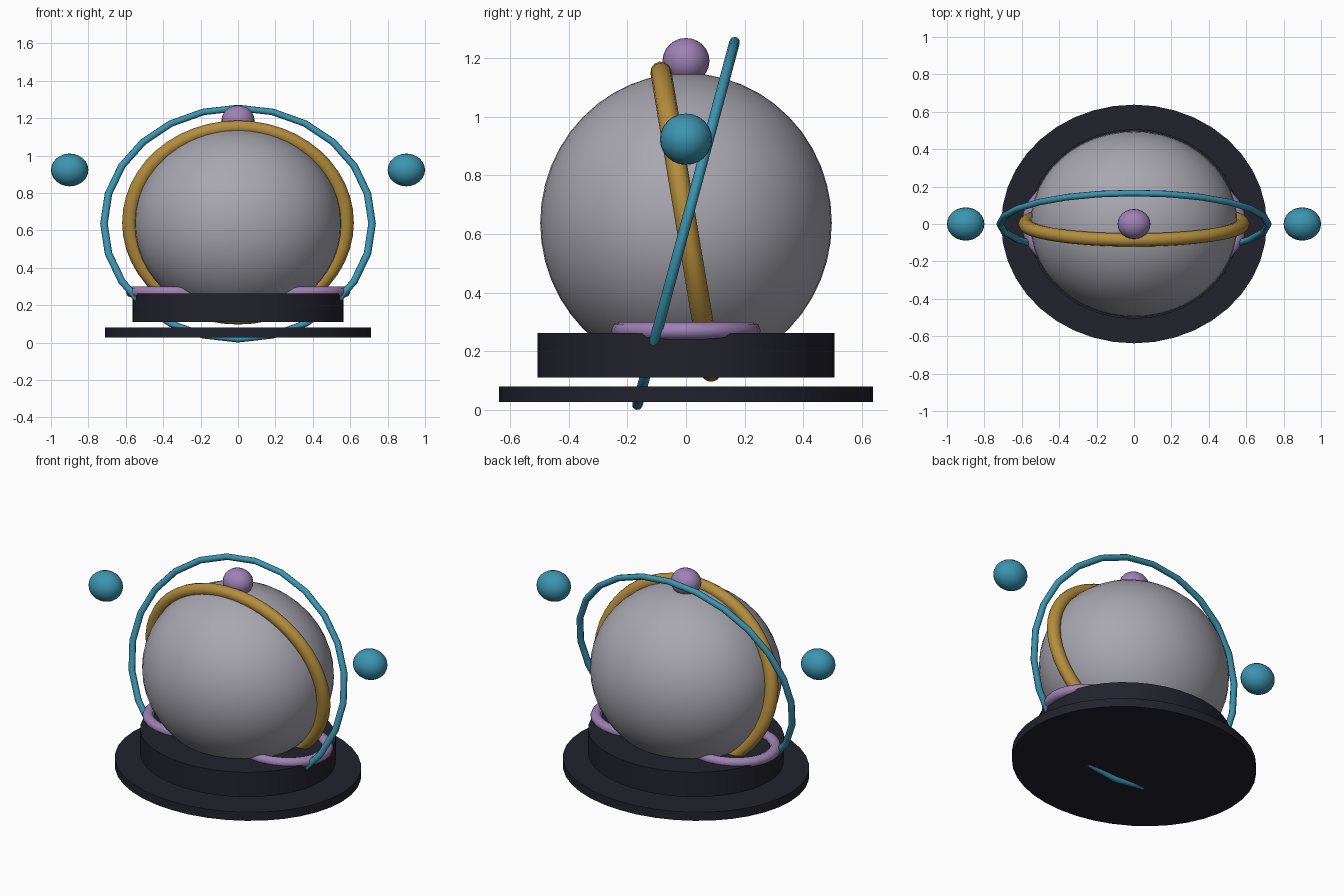
import bpy, math

if "Cube" in bpy.data.objects:
    bpy.data.objects.remove(bpy.data.objects["Cube"])

SX = 1.12   # every part is a little wider in x
MID = 0.636  # height of the globe centre


def material(name, rgb):
    m = bpy.data.materials.new(name)
    m.diffuse_color = (*rgb, 1)
    m.use_nodes = True
    m.node_tree.nodes["Principled BSDF"].inputs["Base Color"].default_value = m.diffuse_color
    return m


GREY = material("soft grey", (0.39, 0.38, 0.43))
DARK = material("dark navy", (0.016, 0.016, 0.026))
GOLD = material("gold", (0.46, 0.27, 0.045))
TEAL = material("teal", (0.045, 0.30, 0.44))
LILAC = material("lilac", (0.34, 0.22, 0.46))


def finish(name, mat, scale, angle):
    ob = bpy.context.object
    ob.name = name
    ob.scale = scale
    ob.data.materials.append(mat)
    bpy.ops.object.transform_apply(location=False, rotation=True, scale=True)
    bpy.ops.object.shade_smooth_by_angle(angle=math.radians(angle))
    return ob


def ball(name, mat, loc, radii, seg=32):
    bpy.ops.mesh.primitive_uv_sphere_add(segments=seg, ring_count=seg // 2, radius=1, location=loc)
    return finish(name, mat, radii, 60)


def ring(name, mat, loc, major, minor, seg, sides, tilt=0.0):
    # tilt is the lean from vertical about x; None leaves the ring lying flat
    bpy.ops.mesh.primitive_torus_add(major_radius=major, minor_radius=minor,
                                     major_segments=seg, minor_segments=sides, location=loc)
    ob = bpy.context.object
    if tilt is not None:
        ob.rotation_euler = (math.radians(90 + tilt), 0, 0)
    return finish(name, mat, (SX, 1, 1), 80)


def disc(name, z0, z1, rx, ry, seg):
    bpy.ops.mesh.primitive_cylinder_add(vertices=seg, radius=1, depth=1, location=(0, 0, (z0 + z1) / 2))
    return finish(name, DARK, (rx, ry, z1 - z0), 20)


# Stand: wide plate and a thicker drum floating just above it
disc("base_plate", 0.027, 0.08, 0.71, 0.638, 40)
disc("base_drum", 0.11, 0.262, 0.565, 0.507, 40)

# Globe with its top knob
ball("globe", GREY, (0, 0, MID + 0.002), (0.553, 0.497, 0.51), 48)
ball("top_knob", LILAC, (0, 0, 1.19), (0.088, 0.08, 0.078), 24)

# Leaning bands around the globe
ring("gold_band", GOLD, (0, 0, MID + 0.006), 0.517, 0.036, 48, 12, 9.5)
ring("teal_orbit", TEAL, (0, 0, MID), 0.64, 0.018, 24, 8, -15)

# Side moons and the flat rings at the foot of the globe
for side, s in (("left", -1), ("right", 1)):
    ball(side + "_moon", TEAL, (0.9 * s, 0, 0.923), (0.1, 0.089, 0.0875), 24)
    ring(side + "_foot_ring", LILAC, (0.315 * s, 0, 0.27), 0.225, 0.03, 24, 8, None)
